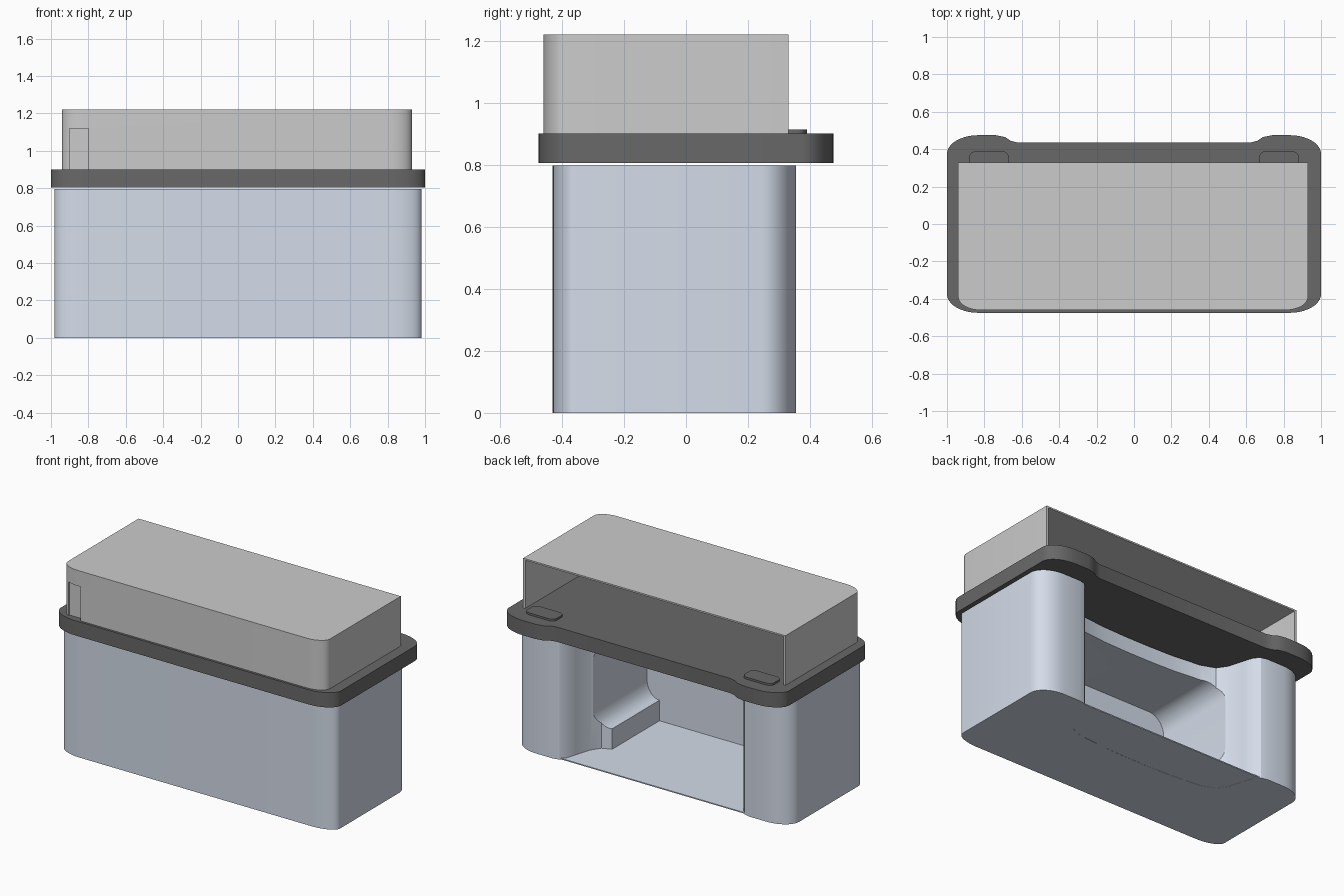
import bpy, bmesh, math
from mathutils import Vector

if "Cube" in bpy.data.objects:
    bpy.data.objects.remove(bpy.data.objects["Cube"])


def arc(cx, cy, rx, ry, start, n=10):
    """Quarter ellipse, counter-clockwise from the start angle in degrees."""
    return [(cx + rx * math.cos(math.radians(start + 90 * i / n)),
             cy + ry * math.sin(math.radians(start + 90 * i / n))) for i in range(n + 1)]


def mirrored(half):
    """Right-to-left back edge from its right half."""
    return half + [(-x, y) for x, y in reversed(half)]


def outline(hx, y0, y1, rx, rf, rb, back=()):
    """Plan shape with elliptical corners and an optional shaped back edge."""
    cx = hx - rx
    return (arc(-cx, y0 + rf, rx, rf, 180) + arc(cx, y0 + rf, rx, rf, 270)
            + arc(cx, y1 - rb, rx, rb, 0) + list(back) + arc(-cx, y1 - rb, rx, rb, 90))


def prism(name, pts, a, b, mat=None, axis='Z'):
    """Extrude a profile from a to b along Z (xy profile) or Y (xz profile)."""
    place = (lambda p, t: (p[0], p[1], t)) if axis == 'Z' else (lambda p, t: (p[0], t, p[1]))
    bm = bmesh.new()
    face = bm.faces.new([bm.verts.new(place(p, a)) for p in pts])
    ext = bmesh.ops.extrude_face_region(bm, geom=[face])['geom']
    move = Vector(place((0, 0), b - a))
    bmesh.ops.translate(bm, vec=move, verts=[v for v in ext if isinstance(v, bmesh.types.BMVert)])
    bmesh.ops.recalc_face_normals(bm, faces=bm.faces)
    me = bpy.data.meshes.new(name)
    bm.to_mesh(me)
    bm.free()
    ob = bpy.data.objects.new(name, me)
    bpy.context.collection.objects.link(ob)
    if mat:
        me.materials.append(mat)
    return ob


def select(ob):
    bpy.ops.object.select_all(action='DESELECT')
    ob.select_set(True)
    bpy.context.view_layer.objects.active = ob


def cut(ob, cutter):
    mod = ob.modifiers.new("cut", 'BOOLEAN')
    mod.operation, mod.solver, mod.object = 'DIFFERENCE', 'EXACT', cutter
    select(ob)
    bpy.ops.object.modifier_apply(modifier=mod.name)
    bpy.data.objects.remove(cutter)


def material(name, rgb):
    m = bpy.data.materials.new(name)
    m.diffuse_color = (*rgb, 1)
    m.use_nodes = True
    m.node_tree.nodes["Principled BSDF"].inputs["Base Color"].default_value = m.diffuse_color
    return m


def rect(x0, x1, y0, y1):
    return [(x0, y0), (x1, y0), (x1, y1), (x0, y1)]


pale = material("pale_blue", (0.66, 0.72, 0.82))
dark = material("dark_grey", (0.14, 0.14, 0.14))

# Base cabinet with a concave back
recess = [(.70, .355), (.66, .345), (.63, .315), (.61, .25), (.58, .15),
          (.54, .09), (.45, .055), (.25, .035), (.08, .03)]
body = prism("base_cabinet", outline(.98, -.43, .355, .16, .07, .11, mirrored(recess)), 0, .797, pale)

# Rounded niche open down to the floor
niche = [(.48, .008), (.48, .14)] + arc(.48, .26, .09, .12, 270)[1:] + arc(.46, .58, .11, .12, 0)
cut(body, prism("niche_cutter", mirrored(niche), -.415, .6, axis='Y'))

# Floor sheet running straight across the back
prism("floor", outline(.97, -.425, .34, .16, .07, .11), .001, .008, pale)

# Counter slab with two rounded tabs at the back
tabs = [(.74, .475), (.69, .465), (.66, .445), (.62, .435)]
slab = prism("counter_slab", outline(1, -.475, .475, .17, .1, .1, mirrored(tabs)), .805, .9, dark)

# Raised pads on the counter
for name, cx in (("left_pad", -.775), ("right_pad", .775)):
    pad = outline(.105, .28, .39, .04, .03, .03)
    prism(name, [(x + cx, y) for x, y in pad], .9, .913, dark)

# Upper hood: front and side walls, open at the back
X0, X1, YF, YB, T = -.94, .93, -.46, .33, .015


def front_edge(t):
    return ([(X0 + t, YB)] + arc(X0 + .12, YF + .07, .12 - t, .07 - t, 180)
            + arc(X1 - .12, YF + .07, .12 - t, .07 - t, 270) + [(X1 - t, YB)])


walls = prism("hood_walls", front_edge(0) + front_edge(T)[::-1], .9, 1.21)
prism("hood_roof", front_edge(0), 1.21, 1.22)

# Small recessed panel in the hood front
cut(walls, prism("slot_cutter", rect(-.9, -.8, .89, 1.12), -.5, -.40, axis='Y'))
prism("slot_panel", rect(-.91, -.79, .9, 1.13), -.43, -.42, axis='Y')

# Smooth curves, sharp edges
for ob in bpy.data.objects:
    select(ob)
    bpy.ops.object.shade_smooth_by_angle(angle=math.radians(30))
